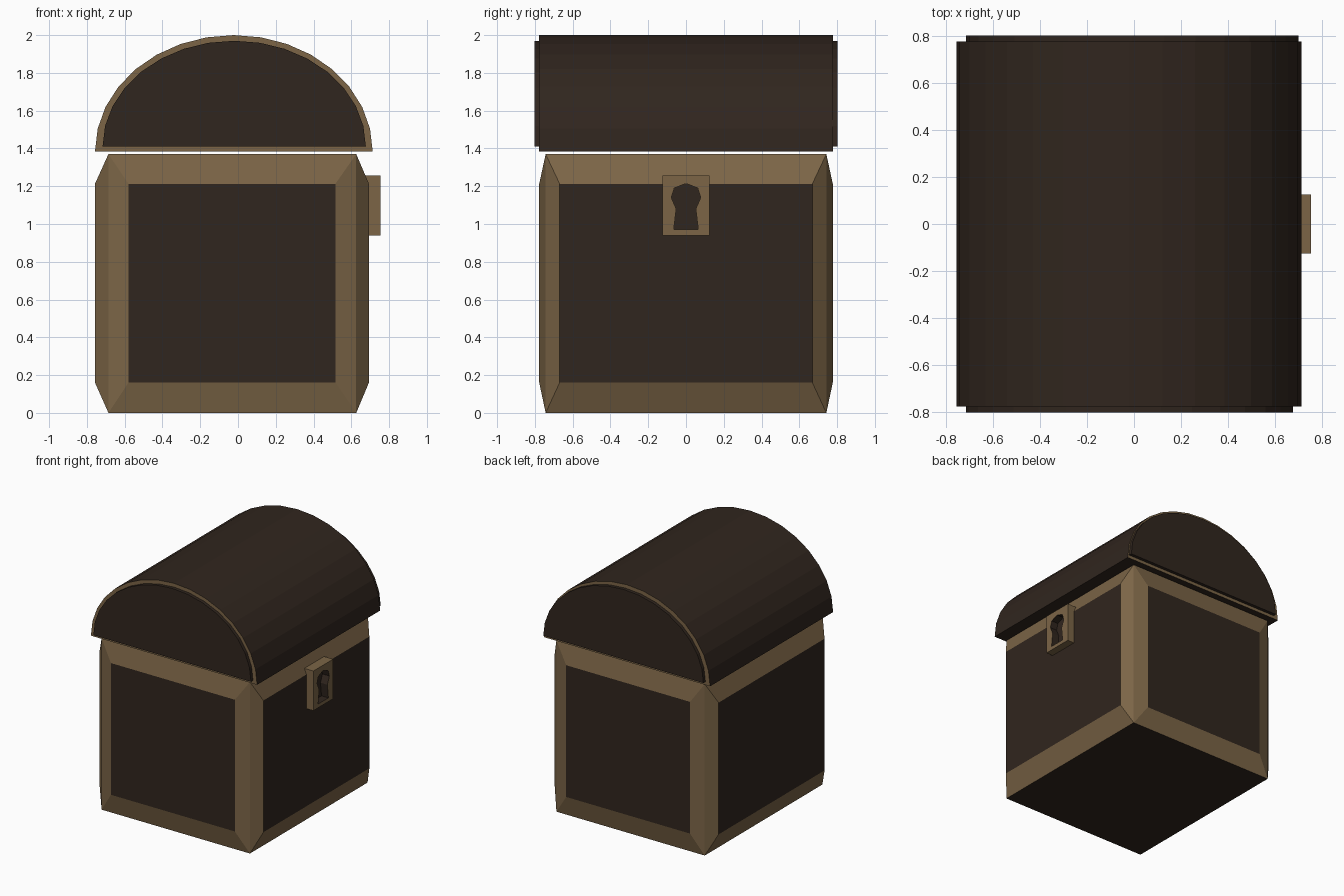
import bpy, bmesh
from math import pi, sin, cos
from mathutils import Vector

if "Cube" in bpy.data.objects:
    bpy.data.objects.remove(bpy.data.objects["Cube"])


def material(name, rgb):
    m = bpy.data.materials.new(name)
    m.diffuse_color = (*rgb, 1)
    m.use_nodes = True
    m.node_tree.nodes["Principled BSDF"].inputs["Base Color"].default_value = m.diffuse_color
    return m


MATS = [material("dark_wood", (0.030, 0.019, 0.013)),
        material("brass_trim", (0.200, 0.130, 0.062))]
DARK, TRIM = 0, 1


def finish(bm, name):
    bmesh.ops.recalc_face_normals(bm, faces=bm.faces)
    me = bpy.data.meshes.new(name)
    bm.to_mesh(me)
    bm.free()
    for m in MATS:
        me.materials.append(m)
    ob = bpy.data.objects.new(name, me)
    bpy.context.collection.objects.link(ob)
    return ob


def step_face(bm, face, place, mat):
    """Ring a face with new faces of one material, then re-place its corners."""
    ring = bmesh.ops.inset_individual(bm, faces=[face], thickness=0)["faces"]
    for f in ring:
        f.material_index = mat
    for v in face.verts:
        v.co = place(v.co)


# Chest body: box whose four walls are raised panels with sloping trim
bm = bmesh.new()
bmesh.ops.create_cube(bm, size=2)
for v in bm.verts:
    v.co = Vector((-0.03 + v.co.x * 0.656, v.co.y * 0.743, 0.685 + v.co.z * 0.685))
bm.normal_update()
for f in list(bm.faces):
    n = f.normal.copy()
    if abs(n.z) > 0.5:
        continue

    def panel(co, n=n):
        hx = 0.725 if abs(n.x) > 0.5 else 0.548
        hy = 0.777 if abs(n.y) > 0.5 else 0.669
        return Vector((-0.032 + (hx if co.x > 0 else -hx),
                       hy if co.y > 0 else -hy,
                       1.213 if co.z > 0.6 else 0.16))
    step_face(bm, f, panel, TRIM)
finish(bm, "chest_body")

# Domed lid: half-ellipse extruded along y, brass rim and raised end panels
bm = bmesh.new()
arc = [bm.verts.new((-0.022 + 0.735 * cos(pi * i / 16), -0.777,
                     1.385 + 0.615 * sin(pi * i / 16))) for i in range(17)]
front = bm.faces.new(arc)
ext = bmesh.ops.extrude_face_region(bm, geom=[front], use_keep_orig=True)["geom"]
for v in ext:
    if isinstance(v, bmesh.types.BMVert):
        v.co.y = 0.777
back = next(g for g in ext if isinstance(g, bmesh.types.BMFace))
bmesh.ops.recalc_face_normals(bm, faces=bm.faces)
for f, side, cx, hx in ((front, -1, -0.02, 0.697), (back, 1, -0.008, 0.708)):
    step_face(bm, f, lambda c: Vector((cx + (c.x + 0.022) / 0.735 * hx, c.y,
                                       1.41 + (c.z - 1.385) / 0.615 * 0.56)), TRIM)
    step_face(bm, f, lambda c: Vector((c.x, side * 0.803, c.z)), DARK)
finish(bm, "lid")

# Lock plate: rectangle with a keyhole cut through it
bm = bmesh.new()
plate = [(-0.125, 0.94), (0.125, 0.94), (0.125, 1.257), (-0.125, 1.257)]
half = [(0.065, 0.97), (0.052, 1.08), (0.078, 1.14), (0.062, 1.19)]
hole = half + [(0, 1.215)] + [(-y, z) for y, z in reversed(half)]
for loop in (plate, hole):
    vs = [bm.verts.new((0.754, y, z)) for y, z in loop]
    for a, b in zip(vs, vs[1:] + vs[:1]):
        bm.edges.new((a, b))
bmesh.ops.triangle_fill(bm, edges=bm.edges, use_beauty=True)
ext = bmesh.ops.extrude_face_region(bm, geom=bm.faces[:], use_keep_orig=True)["geom"]
for v in ext:
    if isinstance(v, bmesh.types.BMVert):
        v.co.x = 0.66
bm.normal_update()
for f in bm.faces:
    wall = abs(f.normal.x) < 0.5
    c = f.calc_center_median()
    inner = wall and abs(c.y) < 0.1 and 0.95 < c.z < 1.23
    f.material_index = DARK if inner else TRIM
finish(bm, "lock_plate")
